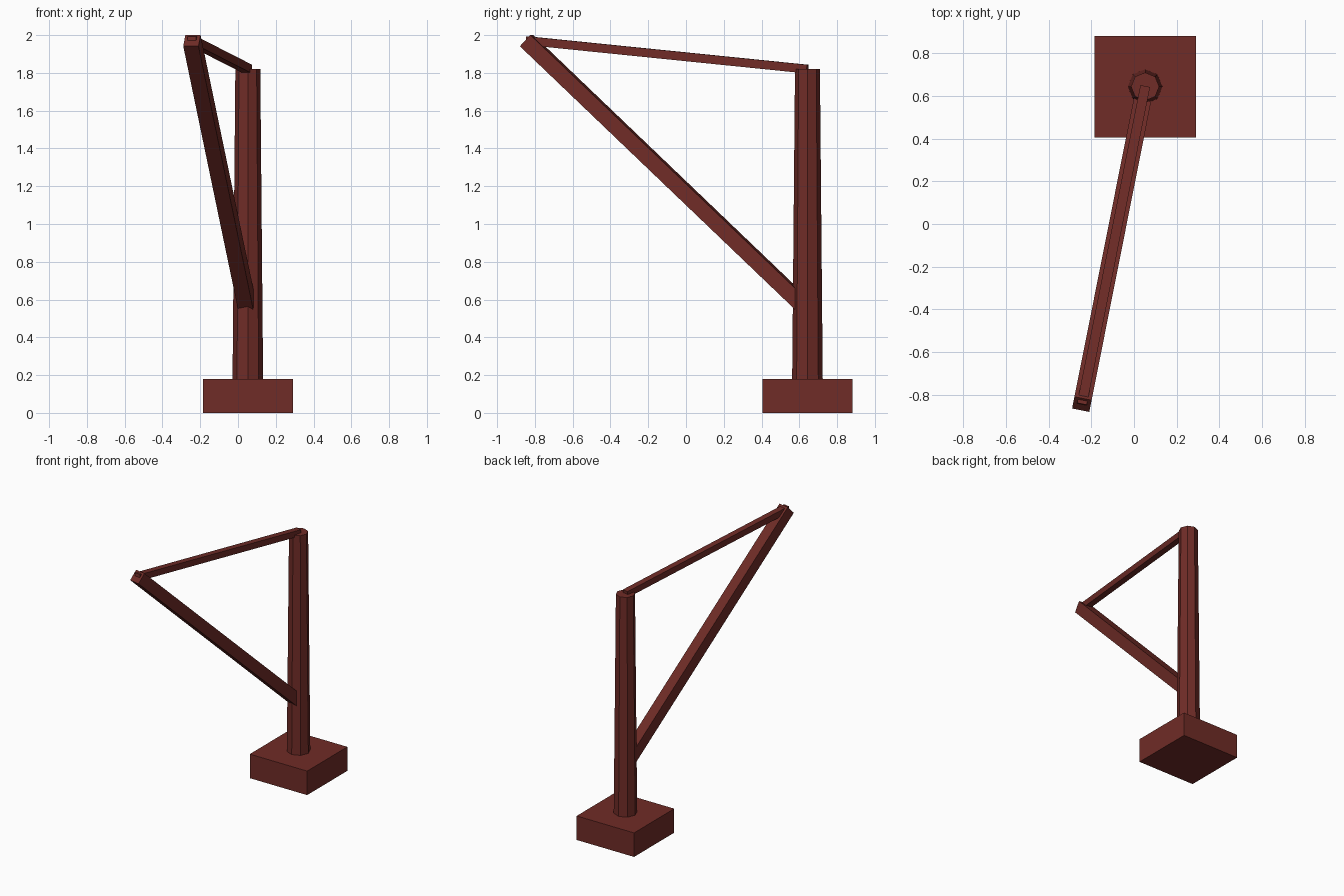
import bpy
from mathutils import Vector, Matrix

if "Cube" in bpy.data.objects:
    bpy.data.objects.remove(bpy.data.objects["Cube"])

paint = bpy.data.materials.new("dark_red_paint")
paint.diffuse_color = (0.16, 0.025, 0.02, 1)
paint.use_nodes = True
paint.node_tree.nodes["Principled BSDF"].inputs["Base Color"].default_value = paint.diffuse_color

MX, MY = 0.052, 0.643            # mast axis
TIP = Vector((-0.244, -0.844, 1.971))


def finish(name):
    ob = bpy.context.object
    ob.name = name
    ob.data.materials.append(paint)
    return ob


def beam(name, a, b, width):
    """Square beam from a to b, with its sides kept vertical."""
    a, b = Vector(a), Vector(b)
    along = (b - a).normalized()
    side = along.cross(Vector((0, 0, 1))).normalized()
    up = side.cross(along)
    bpy.ops.mesh.primitive_cube_add(size=1)
    ob = finish(name)
    rot = Matrix((side, along, up)).transposed().to_4x4()
    size = Matrix.Diagonal((width, (b - a).length, width, 1))
    ob.data.transform(rot @ size)
    ob.location = (a + b) / 2
    return ob


# Square foundation block
bpy.ops.mesh.primitive_cube_add(size=1, location=(MX, MY, 0.09))
base = finish("base_block")
base.scale = (0.476, 0.476, 0.18)

# Tapered eight-sided mast
bpy.ops.mesh.primitive_cone_add(vertices=8, radius1=0.081, radius2=0.066,
                                depth=1.64, location=(MX, MY, 1.0))
finish("mast")

# Sloping boom and the thin tie from its tip to the mast top
beam("boom", (MX, MY, 0.548), TIP, 0.082)
beam("tie", (MX, MY, 1.82), TIP, 0.046)
